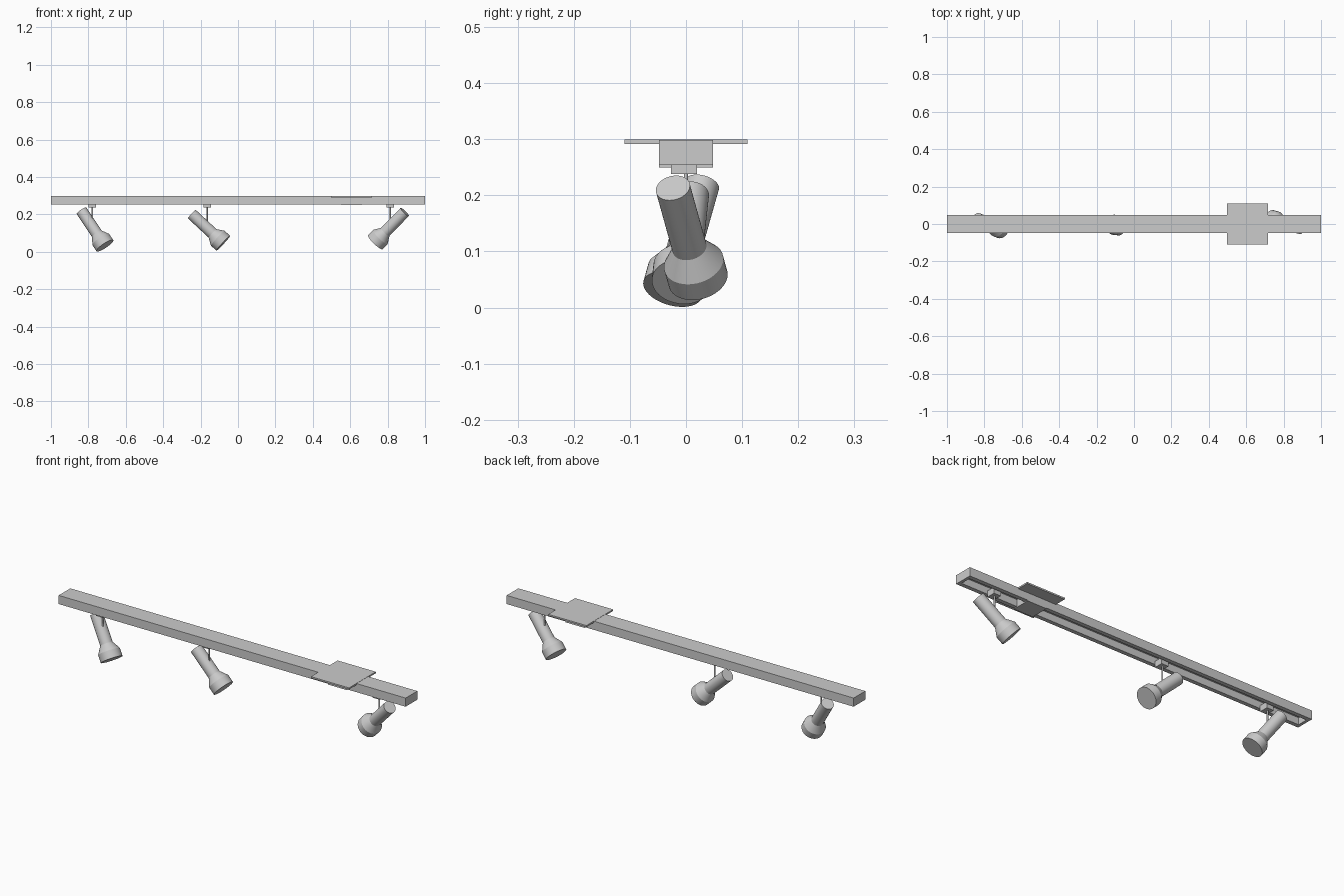
import bpy
import bmesh
import math
from mathutils import Vector

if "Cube" in bpy.data.objects:
    bpy.data.objects.remove(bpy.data.objects["Cube"])


def make_object(name, bm):
    bmesh.ops.recalc_face_normals(bm, faces=bm.faces)
    mesh = bpy.data.meshes.new(name)
    bm.to_mesh(mesh)
    bm.free()
    obj = bpy.data.objects.new(name, mesh)
    bpy.context.collection.objects.link(obj)
    return obj


def box(name, x, y, z):
    """Box from (min, max) pairs."""
    bm = bmesh.new()
    bmesh.ops.create_cube(bm, size=1)
    for v in bm.verts:
        v.co = [lo + (c + 0.5) * (hi - lo) for c, (lo, hi) in zip(v.co, (x, y, z))]
    return make_object(name, bm)


def turned(name, profile, start, direction, sides=40):
    """Capped solid of revolution; profile is (radius, distance along axis)."""
    bm = bmesh.new()
    rings = [[bm.verts.new((r * math.cos(math.tau * i / sides),
                            r * math.sin(math.tau * i / sides), d))
              for i in range(sides)] for r, d in profile]
    for a, b in zip(rings, rings[1:]):
        for i in range(sides):
            j = (i + 1) % sides
            bm.faces.new((a[i], a[j], b[j], b[i]))
    bm.faces.new(rings[0])
    bm.faces.new(rings[-1])
    obj = make_object(name, bm)
    obj.location = start
    obj.rotation_euler = Vector(direction).to_track_quat('Z', 'Y').to_euler()
    bpy.ops.object.select_all(action='DESELECT')
    obj.select_set(True)
    bpy.context.view_layer.objects.active = obj
    bpy.ops.object.shade_smooth_by_angle(angle=math.radians(25))
    return obj


# Ceiling track: channel open underneath, closed by end caps
W, SLOT, BOTTOM, TOP, ROOF = 0.048, 0.027, 0.254, 0.299, 0.29
section = [(-W, BOTTOM), (-SLOT, BOTTOM), (-SLOT, ROOF), (SLOT, ROOF),
           (SLOT, BOTTOM), (W, BOTTOM), (W, TOP), (-W, TOP)]
bm = bmesh.new()
face = bm.faces.new([bm.verts.new((-0.985, y, z)) for y, z in section])
extruded = bmesh.ops.extrude_face_region(bm, geom=[face])
bmesh.ops.translate(bm, vec=(1.97, 0, 0),
                    verts=[g for g in extruded["geom"] if isinstance(g, bmesh.types.BMVert)])
make_object("track", bm)
box("end_cap_left", (-1, -0.985), (-W, W), (BOTTOM, TOP))
box("end_cap_right", (0.985, 1), (-W, W), (BOTTOM, TOP))

# Power feed: ceiling plate and the housing around the track
box("ceiling_plate", (0.497, 0.717), (-0.11, 0.11), (0.292, 0.3))
box("feed_housing", (0.552, 0.662), (-0.0485, 0.0485), (0.25, 0.2935))

# Spotlights: stem x, centre of the back end, centre of the lens end
spots = [
    (-0.78, (-0.837, 0.029, 0.220), (-0.711, -0.024, 0.032)),
    (-0.165, (-0.246, 0.010, 0.201), (-0.080, -0.007, 0.047)),
    (0.815, (0.890, -0.023, 0.212), (0.735, 0.021, 0.053)),
]
shade = [(0.031, 0), (0.031, 0.152), (0.054, 0.19), (0.054, 0.23)]
for n, (x, back, lens) in enumerate(spots, 1):
    back, lens = Vector(back), Vector(lens)
    axis = (lens - back).normalized()
    start = (back + lens) / 2 - axis * 0.115
    box(f"track_adapter_{n}", (x - 0.02, x + 0.02), (-0.027, 0.02), (0.238, 0.27))
    turned(f"stem_{n}", [(0.004, 0), (0.004, 0.12)], (x, 0, 0.245), (0, 0, -1), 12)
    turned(f"spotlight_{n}", shade, start, axis)
